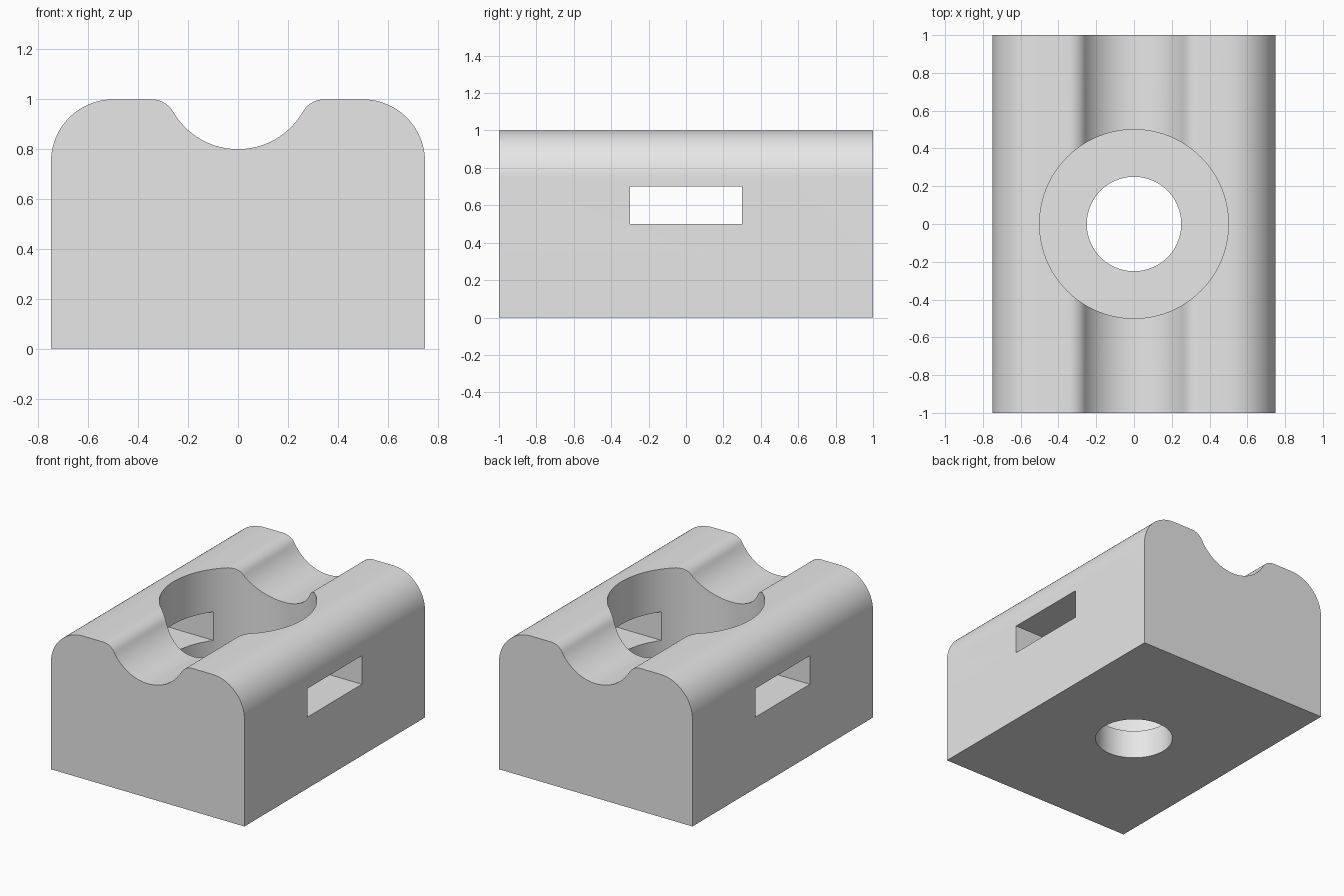
import bpy
import bmesh
from math import radians, cos, sin, sqrt, atan2, degrees
from mathutils import Vector

cube = bpy.data.objects.get("Cube")
if cube:
    bpy.data.objects.remove(cube, do_unlink=True)

# Single flat grey
grey = bpy.data.materials.new("light grey")
grey.use_nodes = True
colour = (0.8, 0.8, 0.8, 1.0)
grey.diffuse_color = colour
grey.node_tree.nodes["Principled BSDF"].inputs["Base Color"].default_value = colour


def arc(cx, cz, r, start, end, steps):
    """Points on an arc in the xz plane, angles in degrees."""
    angles = [radians(start + (end - start) * i / steps) for i in range(steps + 1)]
    return [(cx + r * cos(a), cz + r * sin(a)) for a in angles]


def make_object(name, bm):
    bmesh.ops.recalc_face_normals(bm, faces=bm.faces)
    mesh = bpy.data.meshes.new(name)
    bm.to_mesh(mesh)
    bm.free()
    mesh.materials.append(grey)
    obj = bpy.data.objects.new(name, mesh)
    bpy.context.collection.objects.link(obj)
    return obj


def cylinder_cutter(name, radius, bottom, top):
    bm = bmesh.new()
    bmesh.ops.create_cone(bm, cap_ends=True, segments=96, radius1=radius,
                          radius2=radius, depth=top - bottom)
    bmesh.ops.translate(bm, verts=bm.verts, vec=(0, 0, (top + bottom) / 2))
    return make_object(name, bm)


def box_cutter(name, size, centre):
    bm = bmesh.new()
    bmesh.ops.create_cube(bm, size=1)
    bmesh.ops.scale(bm, verts=bm.verts, vec=size)
    bmesh.ops.translate(bm, verts=bm.verts, vec=centre)
    return make_object(name, bm)


# Half profile: rounded shoulder, blended lip, then the central groove
half_width, height, length = 0.75, 1.0, 2.0
shoulder, lip, groove = 0.25, 0.1, 0.3
groove_z = 0.8 + groove
lip_z = height - lip
lip_x = sqrt((groove + lip) ** 2 - (groove_z - lip_z) ** 2)
blend = degrees(atan2(groove_z - lip_z, -lip_x))
half = [(half_width, 0)]
half += arc(half_width - shoulder, height - shoulder, shoulder, 0, 90, 20)
half += arc(lip_x, lip_z, lip, 90, blend, 10)
half += arc(0, groove_z, groove, blend - 180, -90, 16)[1:]
profile = half + [(-x, z) for x, z in reversed(half[:-1])]

# Body block extruded front to back
bm = bmesh.new()
face = bm.faces.new([bm.verts.new((x, -length / 2, z)) for x, z in profile])
result = bmesh.ops.extrude_face_region(bm, geom=[face])
back = [v for v in result["geom"] if isinstance(v, bmesh.types.BMVert)]
bmesh.ops.translate(bm, verts=back, vec=Vector((0, length, 0)))
body = make_object("grooved_block", bm)

# Stepped vertical bore and cross slot
cutters = [
    cylinder_cutter("wide_bore_cutter", 0.5, 0.2, 1.3),
    cylinder_cutter("narrow_bore_cutter", 0.25, -0.2, 0.5),
    box_cutter("cross_slot_cutter", (2, 0.6, 0.2), (0, 0, 0.6)),
]
bpy.ops.object.select_all(action="DESELECT")
bpy.context.view_layer.objects.active = body
body.select_set(True)
for cutter in cutters:
    cutter.hide_render = True
    mod = body.modifiers.new(cutter.name, "BOOLEAN")
    mod.operation = "DIFFERENCE"
    mod.solver = "EXACT"
    mod.object = cutter
    bpy.ops.object.modifier_apply(modifier=mod.name)
    bpy.data.objects.remove(cutter, do_unlink=True)

bpy.ops.object.shade_smooth_by_angle(angle=radians(30))
